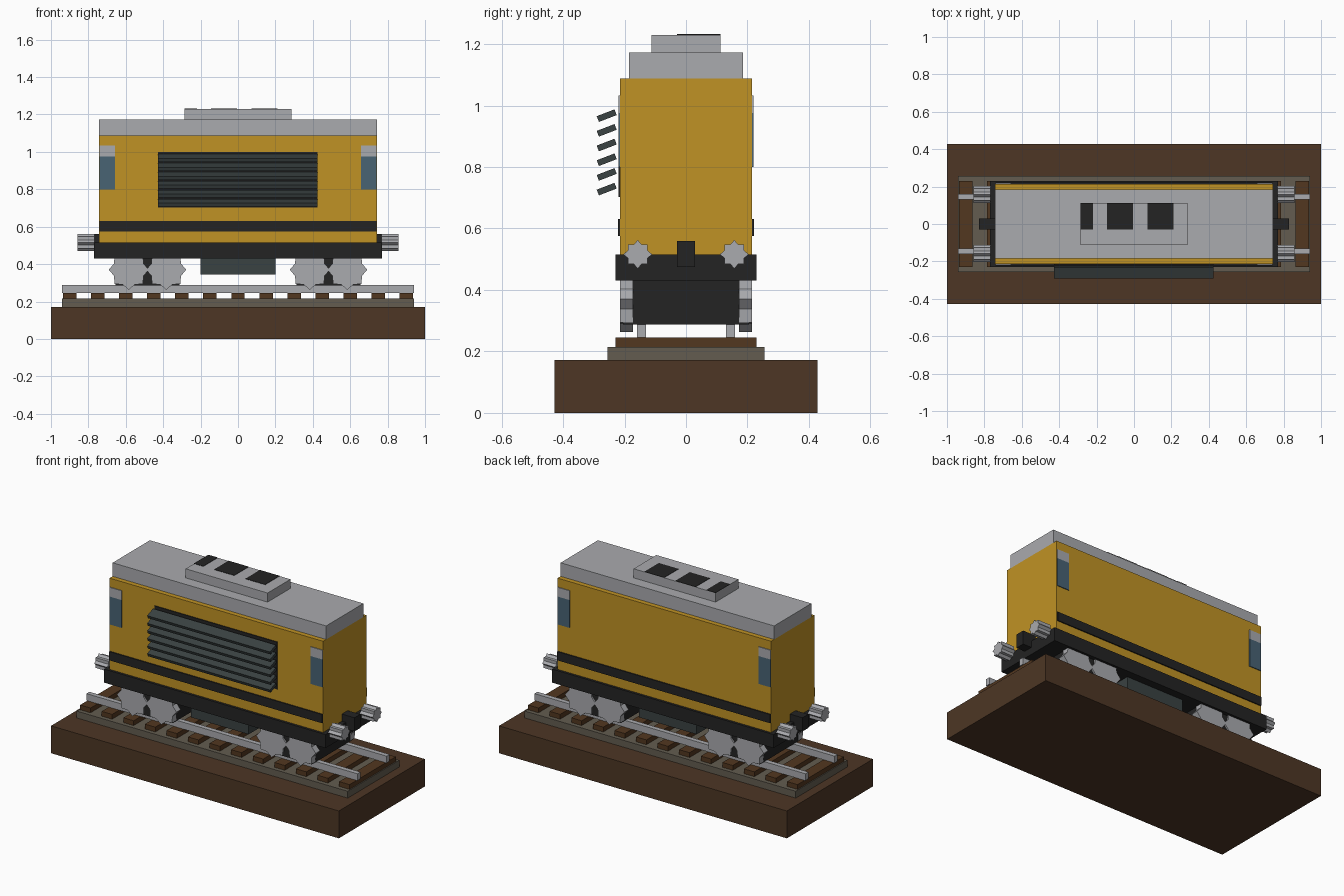
import bpy, bmesh, math
from mathutils import Matrix

cube = bpy.data.objects.get("Cube")
if cube:
    bpy.data.objects.remove(cube, do_unlink=True)


def material(name, rgb):
    m = bpy.data.materials.new(name)
    m.use_nodes = True
    m.diffuse_color = (*rgb, 1)
    m.node_tree.nodes["Principled BSDF"].inputs["Base Color"].default_value = (*rgb, 1)
    return m


YELLOW = material("yellow paint", (0.53, 0.29, 0.018))
GREY = material("light grey metal", (0.40, 0.405, 0.425))
BLACK = material("black", (0.017, 0.017, 0.017))
SLATE = material("dark slate", (0.042, 0.054, 0.054))
GLASS = material("blue glass", (0.065, 0.125, 0.175))
EARTH = material("brown earth", (0.075, 0.037, 0.018))
WOOD = material("sleeper wood", (0.085, 0.038, 0.014))
STONE = material("grey ballast", (0.125, 0.108, 0.08))


def finish(bm, name, mat):
    bmesh.ops.recalc_face_normals(bm, faces=bm.faces)
    mesh = bpy.data.meshes.new(name)
    bm.to_mesh(mesh)
    bm.free()
    mesh.materials.append(mat)
    ob = bpy.data.objects.new(name, mesh)
    bpy.context.scene.collection.objects.link(ob)
    return ob


def box(name, mat, x, y, z):
    """Box from (low, high) ranges."""
    bm = bmesh.new()
    size = [r[1] - r[0] for r in (x, y, z)]
    mid = [sum(r) / 2 for r in (x, y, z)]
    bmesh.ops.create_cube(bm, size=1, matrix=Matrix.Translation(mid) @ Matrix.Diagonal((*size, 1)))
    return finish(bm, name, mat)


def centred(name, mat, half_x, half_y, z):
    return box(name, mat, (-half_x, half_x), (-half_y, half_y), z)


def toothed_disc(name, mat, centre, radius, ratio, depth, axis):
    """Eight-toothed prism along the given axis."""
    bm = bmesh.new()
    ring = []
    for i in range(16):
        r = radius if i % 2 == 0 else radius * ratio
        a = math.tau * i / 16
        ring.append(bm.verts.new((r * math.cos(a), r * math.sin(a), -depth / 2)))
    face = bm.faces.new(ring)
    out = bmesh.ops.extrude_face_region(bm, geom=[face])
    verts = [v for v in out["geom"] if isinstance(v, bmesh.types.BMVert)]
    bmesh.ops.translate(bm, verts=verts, vec=(0, 0, depth))
    turn = Matrix.Rotation(math.pi / 2, 4, "Y" if axis == "X" else "X")
    bm.transform(Matrix.Translation(centre) @ turn)
    return finish(bm, name, mat)


# Plinth and track
centred("plinth", EARTH, 1, 0.427, (0, 0.172))
centred("ballast_bed", STONE, 0.942, 0.256, (0.172, 0.215))
for i in range(13):
    x = (i - 6) * 0.15
    box(f"sleeper_{i + 1}", WOOD, (x - 0.036, x + 0.036), (-0.23, 0.23), (0.215, 0.245))
for side, s in (("left", 1), ("right", -1)):
    y = 0.145 * s
    box(f"rail_{side}", GREY, (-0.942, 0.942), (y - 0.015, y + 0.015), (0.245, 0.288))

# Bogies with toothed wheels
for end, e in (("rear", -1), ("lead", 1)):
    x = 0.484 * e
    box(f"bogie_{end}", BLACK, (x - 0.172, x + 0.172), (-0.205, 0.205), (0.287, 0.43))
    for i, dx in enumerate((-0.1, 0.1)):
        for s in (-1, 1):
            toothed_disc(f"wheel_{end}_{i}_{'left' if s > 0 else 'right'}", GREY,
                         (x + dx, 0.194 * s, 0.37), 0.107, 0.8, 0.042, "Y")

# Underframe
centred("underframe", BLACK, 0.77, 0.23, (0.43, 0.515))
centred("under_tank", SLATE, 0.2, 0.18, (0.345, 0.43))

# Couplers and buffers at both ends
for end, e in (("rear", -1), ("lead", 1)):
    box(f"coupler_{end}", BLACK, sorted((0.74 * e, 0.83 * e)), (-0.029, 0.029), (0.474, 0.56))
    for s in (-1, 1):
        toothed_disc(f"buffer_{end}_{'left' if s > 0 else 'right'}", GREY,
                     (0.812 * e, 0.157 * s, 0.516), 0.046, 0.75, 0.09, "X")

# Body, stripe, roof
centred("body", YELLOW, 0.742, 0.215, (0.515, 1.088))
centred("side_stripe", BLACK, 0.74, 0.222, (0.575, 0.63))
centred("roof", GREY, 0.742, 0.185, (1.088, 1.173))
centred("roof_hatch", GREY, 0.285, 0.113, (1.173, 1.23))
for i, (a, b) in enumerate(((-0.285, -0.22), (-0.145, -0.005), (0.073, 0.21))):
    box(f"roof_vent_{i + 1}", BLACK, (a, b), (-0.03, 0.113), (1.229, 1.232))

# Corner windows with a grey blind along the top
for end, e in (("rear", -1), ("lead", 1)):
    span = sorted((0.657 * e, 0.74 * e))
    box(f"window_{end}", GLASS, span, (-0.22, 0.22), (0.8, 0.975))
    box(f"window_blind_{end}", GREY, span, (-0.22, 0.22), (0.975, 1.033))

# Louvred grille on the front side
box("grille_panel", BLACK, (-0.428, 0.426), (-0.22, -0.21), (0.703, 1.0))
for i in range(6):
    slat = box(f"grille_slat_{i + 1}", SLATE, (-0.428, 0.426), (-0.031, 0.031), (-0.01, 0.01))
    slat.rotation_euler.x = math.radians(21)
    slat.location = (0, -0.258, 0.967 - i * 0.0478)
